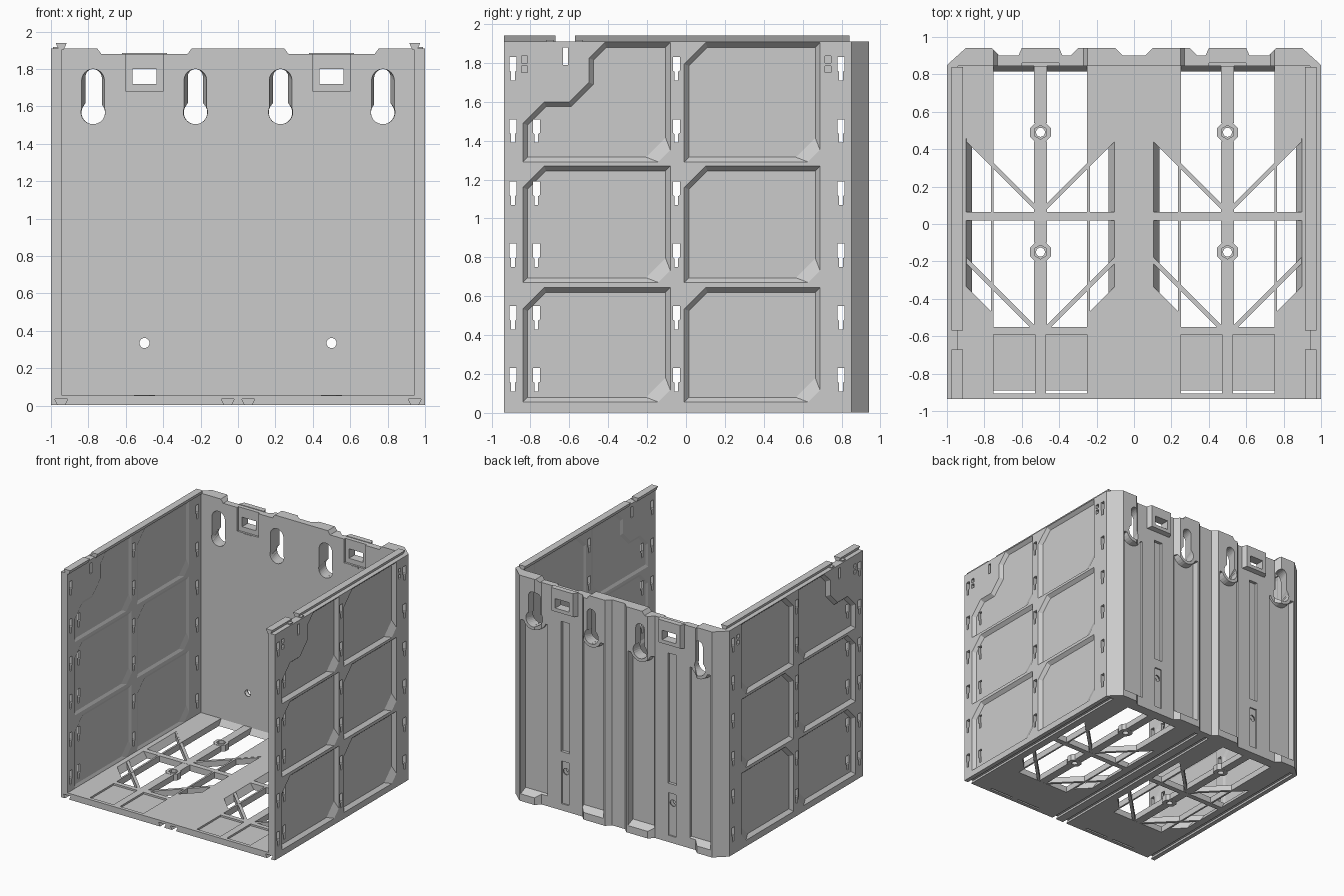
import bpy, bmesh, math

if "Cube" in bpy.data.objects:
    bpy.data.objects.remove(bpy.data.objects["Cube"])

PLACE = {'X': lambda u, v, h: (h, u, v),
         'Y': lambda u, v, h: (u, h, v),
         'Z': lambda u, v, h: (u, v, h)}


def loft(bm, axis, h0, p0, h1, p1=None):
    """Closed solid between two outlines with equal point counts."""
    p1 = p1 or p0
    a = [bm.verts.new(PLACE[axis](u, v, h0)) for u, v in p0]
    b = [bm.verts.new(PLACE[axis](u, v, h1)) for u, v in p1]
    fs = [bm.faces.new(a), bm.faces.new(b)]
    n = len(a)
    for i in range(n):
        j = (i + 1) % n
        fs.append(bm.faces.new((a[i], a[j], b[j], b[i])))
    bmesh.ops.recalc_face_normals(bm, faces=fs)


def rect(u0, u1, v0, v1):
    return [(u0, v0), (u1, v0), (u1, v1), (u0, v1)]


def ngon(u, v, r, n, turn=0.0):
    return [(u + r * math.cos(turn + math.tau * i / n),
             v + r * math.sin(turn + math.tau * i / n)) for i in range(n)]


def flip(poly, s):
    return [(s * u, v) for u, v in poly]


def make(name, bm):
    me = bpy.data.meshes.new(name)
    bm.to_mesh(me)
    bm.free()
    ob = bpy.data.objects.new(name, me)
    bpy.context.collection.objects.link(ob)
    return ob


def apply(ob, mod):
    with bpy.context.temp_override(object=ob, active_object=ob):
        bpy.ops.object.modifier_apply(modifier=mod.name)


def cut(ob, bm):
    c = make("cutter", bm)
    c.hide_render = True
    m = ob.modifiers.new("cut", 'BOOLEAN')
    m.operation, m.solver, m.object = 'DIFFERENCE', 'EXACT', c
    apply(ob, m)
    bpy.data.objects.remove(c)


def panel(y0, y1, z0, z1, d, c, step):
    """Recess outline: clipped or stepped upper corner, clipped lower corner."""
    k = .41 * d
    p = [(y0 + d, z0 + d), (y1 - d - c, z0 + d), (y1 - d, z0 + d + c), (y1 - d, z1 - d)]
    if step:
        p += [(y0 + .42 + k, z1 - d), (y0 + .34 + d, z1 - .08 - k),
              (y0 + .34 + d, z1 - .205 - k), (y0 + .24 + k, z1 - .305 - d),
              (y0 + .11 + k, z1 - .305 - d), (y0 + d, z1 - .415 - k)]
    else:
        p += [(y0 + .11 + k, z1 - d), (y0 + d, z1 - .11 - k)]
    return p


def dovetail(x, z0, z1, w0, w1):
    return [(x - w0, z0), (x + w0, z0), (x + w1, z1), (x - w1, z1)]


# Side walls: right one built, left one mirrored
bm = bmesh.new()
loft(bm, 'X', .94, rect(-.935, .85, .003, 1.91), 1.0)
side = make("side_walls", bm)
bm = bmesh.new()
for r, (z0, z1) in enumerate([(.055, .645), (.67, 1.27), (1.29, 1.905)]):
    for q, (y0, y1) in enumerate([(-.84, -.08), (-.01, .69)]):
        st = r == 2 and q == 0
        outer = panel(y0, y1, z0, z1, 0, .06, st)
        inner = panel(y0, y1, z0, z1, .025, .1, st)
        loft(bm, 'X', 1.001, outer, .972, inner)
        loft(bm, 'X', .939, outer, .95, inner)
cut(side, bm)
bm = bmesh.new()
for y, rows in [(-.89, 6), (-.77, 5), (-.05, 6), (.797, 6)]:
    for i in range(rows):
        z, a, b = .23 + .32 * i, .018, .01
        loft(bm, 'X', .93, [(y - a, z), (y - a, z - .07), (y - b, z - .075), (y - b, z - .12),
                            (y + b, z - .12), (y + b, z - .075), (y + a, z - .07), (y + a, z)], 1.01)
for y in (-.83, .73):
    for z in (1.75, 1.80):
        loft(bm, 'X', .97, rect(y - .015, y + .015, z, z + .035), 1.01)
loft(bm, 'X', .93, rect(-.633, -.607, 1.79, 1.88), 1.01)
loft(bm, 'Y', -1, dovetail(.945, -.005, .035, .014, .034), .9)
cut(side, bm)
apply(side, m) if (m := side.modifiers.new("mirror", 'MIRROR')) else None

# Dovetail rails and latch nubs on top of the side walls
bm = bmesh.new()
for s in (-1, 1):
    for y0, y1 in ((-.935, -.67), (-.57, .84)):
        loft(bm, 'Y', y0, flip(dovetail(.945, 1.905, 1.94, .014, .03), s), y1)
    for y in (-.7, -.55):
        loft(bm, 'Y', y - .02, flip(rect(.95, .99, 1.9, 1.918), s), y + .02)
make("top_rails", bm)

# Back wall: corrugated plan with bevelled corners
half = [(1, .845), (1, .85), (.9, .94), (.76, .94), (.72, .9), (.34, .9),
        (.3, .94), (.1, .94), (.06, .9)]
bm = bmesh.new()
loft(bm, 'Z', .003, half + flip(half[::-1], -1), 1.91)
back = make("back_wall", bm)


def keyhole(x, w, top=1.8, zc=1.57, r=.065):
    t = math.asin(w / r)
    big = [math.pi / 2 + t + (math.tau - 2 * t) * i / 20 for i in range(21)]
    p = [(x + r * math.cos(a), zc + r * math.sin(a)) for a in big]
    return p + [(x + w * math.cos(math.pi * i / 12), top - w + w * math.sin(math.pi * i / 12))
                for i in range(13)]


def pocket(x, d):
    r = .09 + d / 2
    arc = [math.radians(200 + 14 * i) for i in range(11)]
    z = 1.57 + r * math.sin(arc[0])
    w = .115 - d / 2
    return ([(x + w, .06 + d * 2), (x + w, z)]
            + [(x + r * math.cos(a), 1.57 + r * math.sin(a)) for a in reversed(arc)]
            + [(x - w, z), (x - w, .06 + d * 2)])


# Keyhole slots, pockets below them, windows, grooves, lowered top edge
first, second = bmesh.new(), bmesh.new()
for s in (-1, 1):
    for x in (.775, .228):
        loft(first, 'Y', .84, flip(keyhole(x, .062), s), .95, flip(keyhole(x, .038), s))
        loft(second, 'Y', .945, flip(pocket(x, 0), s), .885, flip(pocket(x, .02), s))
    loft(first, 'Y', .84, flip(rect(.435, .565, 1.72, 1.80), s), .95)
    loft(first, 'Y', .84, ngon(s * .5, .335, .027, 20), .95)
    loft(second, 'Y', .848, ngon(s * .5, .335, .057, 24), .88, ngon(s * .5, .335, .027, 24))
    loft(second, 'Y', .83, flip(rect(.4, .6, 1.68, 1.95), s), .862)
    loft(second, 'Y', .95, flip(rect(.46, .54, .5, 1.6), s), .875)
    loft(second, 'Y', .95, flip(rect(.465, .535, .06, .42), s), .888)
    loft(first, 'Y', .83, flip([(.24, 1.92), (.27, 1.88), (.73, 1.88), (.76, 1.92)], s), .95)
cut(back, first)
cut(back, second)

# Latch frames on the back wall
bm, hole = bmesh.new(), bmesh.new()
for s in (-1, 1):
    c = s * .5
    loft(bm, 'Y', .895, rect(c - .12, c + .12, 1.68, 1.885), .94, rect(c - .1, c + .1, 1.69, 1.885))
    loft(hole, 'Y', .88, rect(c - .065, c + .065, 1.72, 1.80), .96)
    loft(bm, 'Y', .842, rect(c - .035, c + .035, 1.662, 1.676), .855)
frames = make("latch_frames", bm)
cut(frames, hole)

# Floor tray with large openings, shallow trays, slits and dovetail grooves
bm = bmesh.new()
loft(bm, 'Z', .003, rect(-.945, .945, -.935, .855), .055)
floor = make("floor", bm)
bm, slits = bmesh.new(), bmesh.new()
for c in (-.5, .5):
    loft(bm, 'Z', .06, rect(c - .25, c + .25, -.55, .85), -.005, rect(c - .25, c + .25, -.55, .81))
    for s in (-1, 1):
        top = [(c + s * u, v) for u, v in [(.4, .46), (.265, .325), (.265, -.465), (.4, -.33)]]
        low = [(c + s * u, v) for u, v in [(.36, .42), (.265, .325), (.265, -.465), (.36, -.37)]]
        loft(bm, 'Z', .06, top, -.005, low)
        x0, x1 = sorted((c + s * .03, c + s * .25))
        loft(bm, 'Z', .04, rect(x0, x1, -.905, -.59), .06)
        loft(slits, 'Z', -.01, rect(x0, x1, -.905, -.89), .07)
cut(floor, bm)
cut(floor, slits)
bm = bmesh.new()
for x in (-.945, -.055, .055, .945):
    loft(bm, 'Y', -1, dovetail(x, -.005, .035, .014, .034), .9)
cut(floor, bm)

# Floor ribs: cross bar, spine segments and diagonal braces
bm = bmesh.new()
for c in (-.5, .5):
    loft(bm, 'Z', .003, rect(c - .41, c + .41, .02, .065), .055)
    for y0, y1 in ((-.56, -.2), (-.1, .44), (.54, .855)):
        loft(bm, 'Z', .004, rect(c - .035, c + .035, y0, y1), .054)
    for s in (-1, 1):
        for yo, yi in ((.46, .08), (-.19, -.57)):
            w = .017
            loft(bm, 'Z', .005, [(c + s * .4, yo + w), (c + s * .4, yo - w),
                                 (c + s * .02, yi - w), (c + s * .02, yi + w)], .053)
make("floor_ribs", bm)

# Screw bosses with hexagonal nut seats
bm, seats, holes = bmesh.new(), bmesh.new(), bmesh.new()
for c in (-.5, .5):
    for y in (.49, -.15):
        loft(bm, 'Z', .003, ngon(c, y, .06, 8, math.pi / 8), .056)
        loft(seats, 'Z', .03, ngon(c, y, .037, 6, math.pi / 6), .07)
        loft(holes, 'Z', -.01, ngon(c, y, .024, 16), .07)
boss = make("screw_bosses", bm)
cut(boss, seats)
cut(boss, holes)
